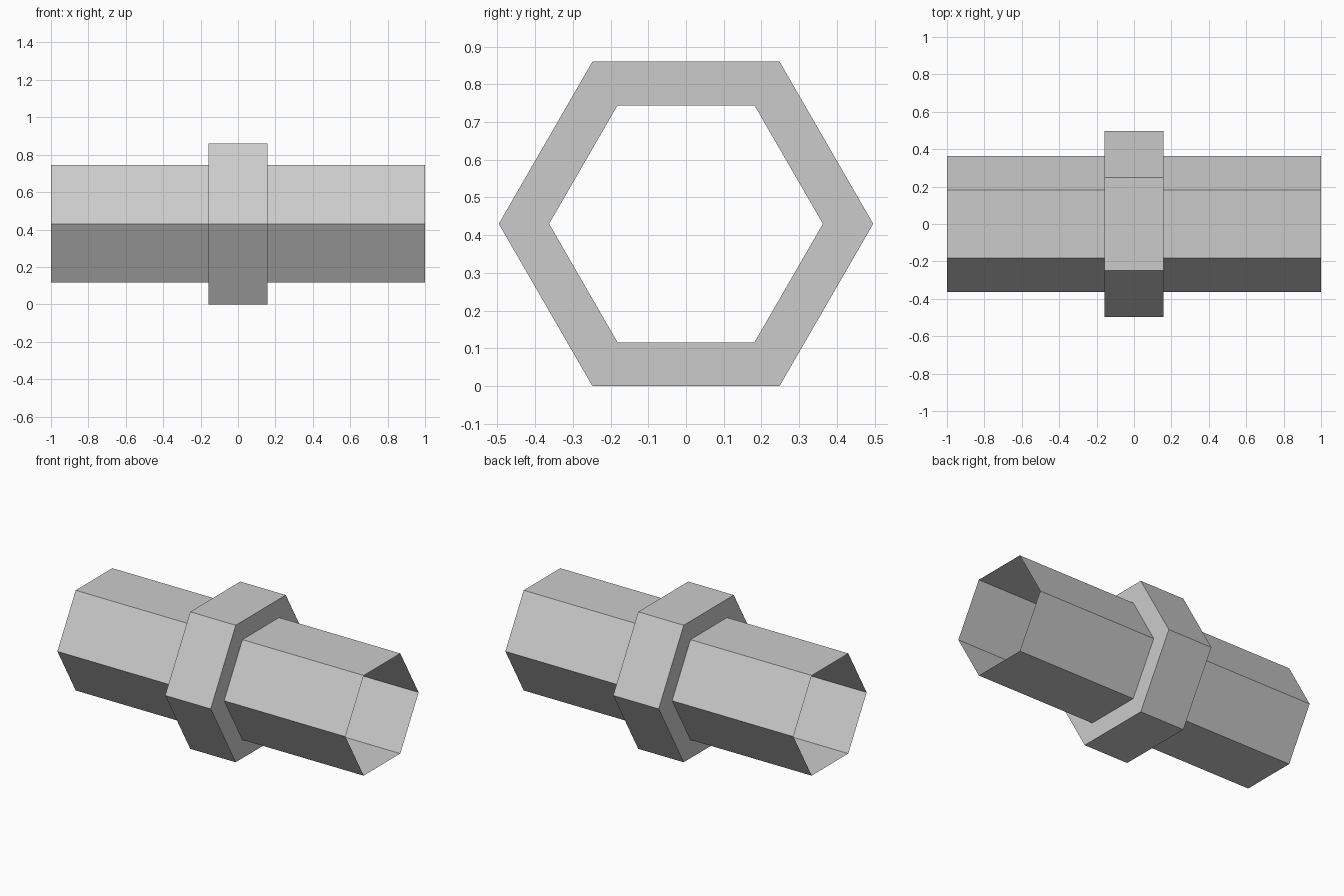
import bpy, bmesh, math

if "Cube" in bpy.data.objects:
    bpy.data.objects.remove(bpy.data.objects["Cube"])

SIDES = 6
R_PIPE, R_COLLAR = 0.363, 0.4965
HALF_COLLAR = 0.158
CENTRE_Z = R_COLLAR * math.cos(math.pi / SIDES)

# Lengthwise profile (x, radius): thin open pipe stepping out into the collar
profile = [(-1, R_PIPE), (-HALF_COLLAR, R_PIPE), (-HALF_COLLAR, R_COLLAR),
           (HALF_COLLAR, R_COLLAR), (HALF_COLLAR, R_PIPE), (1, R_PIPE)]

bm = bmesh.new()


def ring(x, r):
    """Hexagonal ring around the pipe axis, corners pointing along +-y."""
    return [bm.verts.new((x, r * math.cos(math.tau * i / SIDES),
                          CENTRE_Z + r * math.sin(math.tau * i / SIDES)))
            for i in range(SIDES)]


# Skin neighbouring rings with quads; both ends stay open
rings = [ring(x, r) for x, r in profile]
for a, b in zip(rings, rings[1:]):
    for i in range(SIDES):
        j = (i + 1) % SIDES
        bm.faces.new((a[i], a[j], b[j], b[i]))

# Make every face look outward, away from the axis
bm.normal_update()
outer = max(bm.faces, key=lambda f: f.calc_center_median().z)
if outer.normal.z < 0:
    bmesh.ops.reverse_faces(bm, faces=bm.faces[:])

mesh = bpy.data.meshes.new("hex_pipe_with_collar")
bm.to_mesh(mesh)
bm.free()
pipe = bpy.data.objects.new("hex_pipe_with_collar", mesh)
bpy.context.collection.objects.link(pipe)
